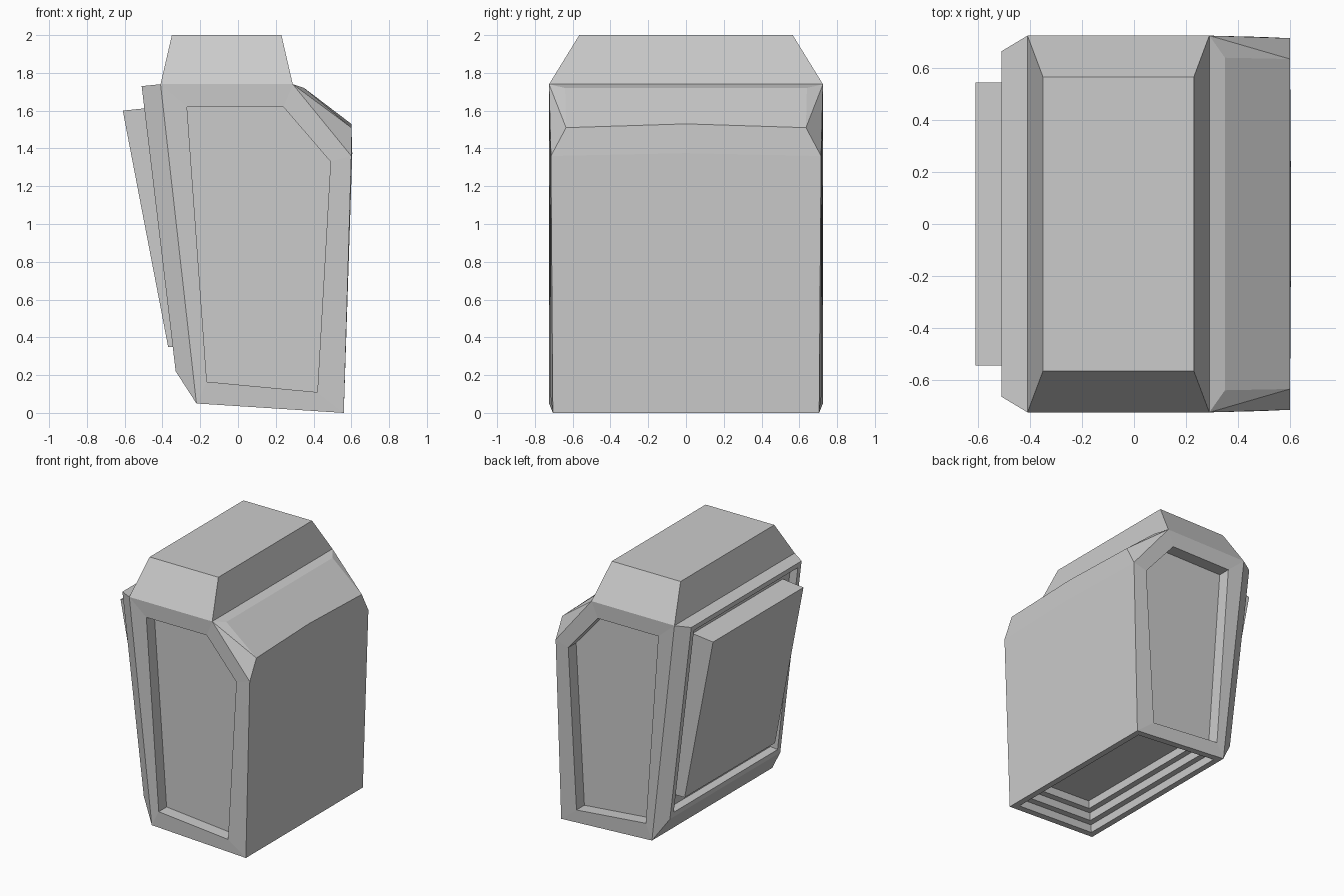
import bpy, bmesh

if "Cube" in bpy.data.objects:
    bpy.data.objects.remove(bpy.data.objects["Cube"])


def finish(bm, name):
    mesh = bpy.data.meshes.new(name)
    bm.to_mesh(mesh)
    bm.free()
    obj = bpy.data.objects.new(name, mesh)
    bpy.context.collection.objects.link(obj)
    return obj


def recess(bm, face, border, depth):
    """Inset a face, then push it straight in."""
    for thickness, d in ((border, 0), (0, -depth)):
        bm.normal_update()
        bmesh.ops.inset_individual(bm, faces=[face], thickness=thickness, depth=d)


# Main body: named corners for one side, mirrored across y
bm = bmesh.new()
corners = {
    "A": (0.29, 0.725, 1.74), "T": (-0.41, 0.725, 1.74),   # shoulder line
    "D": (-0.22, 0.725, 0.05), "B": (0.56, 0.705, 0.0),    # base
    "O": (0.60, 0.715, 1.36), "L": (0.60, 0.635, 1.51),    # sloped shoulder
    "I": (0.35, 0.64, 1.72),
    "P": (-0.51, 0.665, 1.73), "Q": (-0.33, 0.665, 0.22),  # left face
}
side_panel = [(-0.27, 1.62), (0.24, 1.62), (0.49, 1.33), (0.42, 0.11), (-0.165, 0.165)]
left, right = ({k: bm.verts.new((x, s * y, z)) for k, (x, y, z) in corners.items()}
               for s in (-1, 1))
mid_o = bm.verts.new((0.605, 0, 1.375))
mid_l = bm.verts.new((0.60, 0, 1.53))

for s, v in ((-1, left), (1, right)):
    for keys in ("AIL", "ALO", "TPQD"):
        bm.faces.new([v[k] for k in keys])
    bm.faces.new([v["L"], v["O"], mid_o, mid_l])
    # Side frame, recess wall and recessed floor
    rings = [[v[k] for k in "TAOBD"]]
    for y in (0.72, 0.625):
        rings.append([bm.verts.new((x, s * y, z)) for x, z in side_panel])
    for a, b in zip(rings, rings[1:]):
        for i in range(5):
            j = (i + 1) % 5
            bm.faces.new([a[i], a[j], b[j], b[i]])
    bm.faces.new(rings[-1])


def bridge(a, b, extra_a=(), extra_b=()):
    return bm.faces.new([left[a], *extra_a, right[a], right[b], *extra_b, left[b]])


bridge("A", "I")
bridge("I", "L", extra_b=[mid_l])
bridge("O", "B", extra_a=[mid_o])
bridge("T", "P")
bridge("Q", "D")
bridge("A", "T")
back_face = bridge("P", "Q")
base_face = bridge("D", "B")
bmesh.ops.recalc_face_normals(bm, faces=bm.faces)

# Framed recess on the left, stepped terraces underneath
recess(bm, back_face, 0.055, 0.06)
for step in range(3):
    recess(bm, base_face, 0.07, 0.06)
finish(bm, "body")

# Tapered top cap
bm = bmesh.new()
lower, upper = ([bm.verts.new((x, y, z)) for x, y in ((x0, -w), (x1, -w), (x1, w), (x0, w))]
                for x0, x1, w, z in ((-0.41, 0.29, 0.725, 1.74), (-0.35, 0.23, 0.565, 2.0)))
bm.faces.new(upper)
for i in range(4):
    j = (i + 1) % 4
    bm.faces.new([lower[i], lower[j], upper[j], upper[i]])
bmesh.ops.recalc_face_normals(bm, faces=bm.faces)
finish(bm, "top_cap")

# Tilted panel standing out of the left recess
bm = bmesh.new()
profile = [(-0.61, 1.60), (-0.42, 1.62), (-0.27, 0.35), (-0.37, 0.35)]
near, far = ([bm.verts.new((x, y, z)) for x, z in profile] for y in (-0.545, 0.545))
bm.faces.new(near)
bm.faces.new(far)
for i in range(4):
    j = (i + 1) % 4
    bm.faces.new([near[i], near[j], far[j], far[i]])
bmesh.ops.recalc_face_normals(bm, faces=bm.faces)
finish(bm, "tilted_panel")
